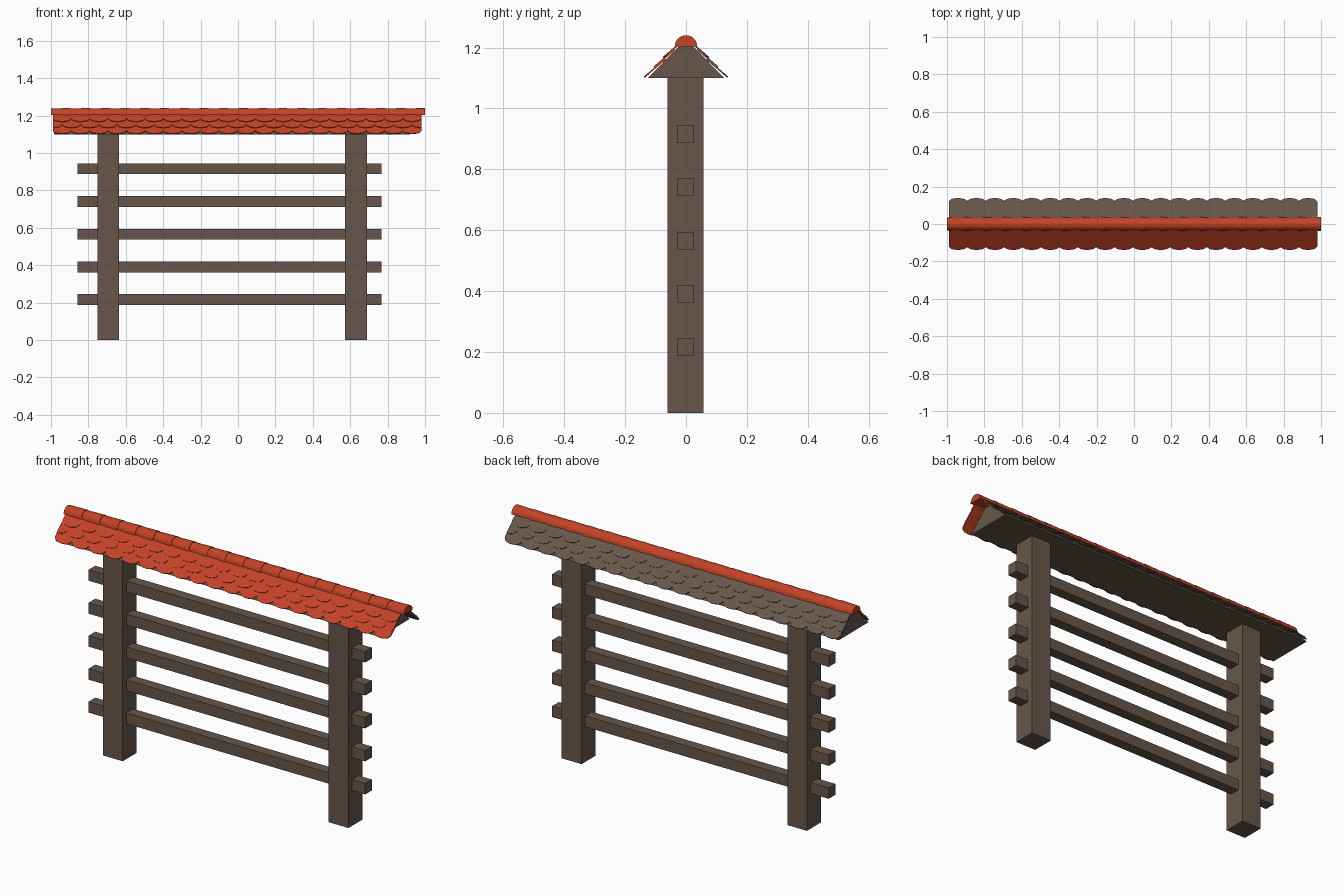
import bpy, bmesh, math

if "Cube" in bpy.data.objects:
    bpy.data.objects.remove(bpy.data.objects["Cube"])


def material(name, color):
    m = bpy.data.materials.new(name)
    m.diffuse_color = (*color, 1)
    m.use_nodes = True
    m.node_tree.nodes["Principled BSDF"].inputs["Base Color"].default_value = m.diffuse_color
    return m


wood = material("brown wood", (0.135, 0.094, 0.067))
clay = material("red clay", (0.55, 0.055, 0.02))


def finish(name, bm, mat):
    bmesh.ops.recalc_face_normals(bm, faces=bm.faces)
    me = bpy.data.meshes.new(name)
    bm.to_mesh(me)
    bm.free()
    ob = bpy.data.objects.new(name, me)
    bpy.context.collection.objects.link(ob)
    me.materials.append(mat)
    return ob


def loft(bm, rings):
    """Skin a list of equal closed rings and cap both ends."""
    rows = [[bm.verts.new(p) for p in r] for r in rings]
    n = len(rows[0])
    for a, b in zip(rows, rows[1:]):
        for i in range(n):
            j = (i + 1) % n
            bm.faces.new((a[i], a[j], b[j], b[i]))
    bm.faces.new(rows[0])
    bm.faces.new(rows[-1])


def box(name, x0, x1, y0, y1, z0, z1):
    bm = bmesh.new()
    loft(bm, [[(x, y0, z0), (x, y1, z0), (x, y1, z1), (x, y0, z1)] for x in (x0, x1)])
    return finish(name, bm, wood)


# Two uprights
box("left_post", -0.75, -0.635, -0.06, 0.057, 0, 1.12)
box("right_post", 0.573, 0.69, -0.06, 0.057, 0, 1.12)

# Five rails passing through the posts
for i in range(5):
    z = 0.216 + 0.175 * i
    box(f"rail_{i + 1}", -0.857, 0.767, -0.029, 0.027, z - 0.029, z + 0.029)

# Solid roof core, set back at the right end
bm = bmesh.new()
loft(bm, [[(x, -0.125, 1.1), (x, 0.125, 1.1), (x, 0, 1.229)] for x in (-0.984, 0.92)])
finish("roof_core", bm, wood)

# Scalloped tile courses on both slopes
X0, X1, TILES, SEG = -0.99, 0.98, 20, 10
UP, NORMAL = (-0.695, 0.719), (0.719, 0.695)


def slope_point(x, s, n, side):
    y = 0.125 + UP[0] * s + NORMAL[0] * n
    return (x, side * y, 1.1 + UP[1] * s + NORMAL[1] * n)


def tile_course(name, row, side, mat):
    bm = bmesh.new()
    start = -0.006 + 0.045 * row
    top = start + 0.09
    rings = []
    for k in range(TILES * SEG + 1):
        x = X0 + (X1 - X0) * k / (TILES * SEG)
        t = 2 * ((k / SEG + 0.5 * (row % 2)) % 1) - 1
        tip = start + 0.024 * (1 - math.sqrt(max(0, 1 - t * t)))
        low = 0.008 * (top - tip) / 0.09
        rings.append([slope_point(x, tip, low, side), slope_point(x, tip, low + 0.005, side),
                      slope_point(x, top, 0.005, side), slope_point(x, top, 0, side)])
    loft(bm, rings)
    finish(name, bm, mat)


for row in range(3):
    tile_course(f"front_tiles_{row + 1}", row, -1, clay)
    tile_course(f"back_tiles_{row + 1}", row, 1, wood)

# Half-round ridge caps, each slightly tapered
CAPS = 19
bm = bmesh.new()
for i in range(CAPS):
    a, b = -1 + 2 * i / CAPS, -1 + 2 * (i + 1) / CAPS
    loft(bm, [[(x, r * math.cos(math.pi * k / 16), 1.204 + r * math.sin(math.pi * k / 16))
               for k in range(17)] for x, r in ((a, 0.034), (b, 0.0365))])
ridge = finish("ridge_caps", bm, clay)
bpy.context.view_layer.objects.active = ridge
ridge.select_set(True)
bpy.ops.object.shade_smooth_by_angle(angle=math.radians(30))
